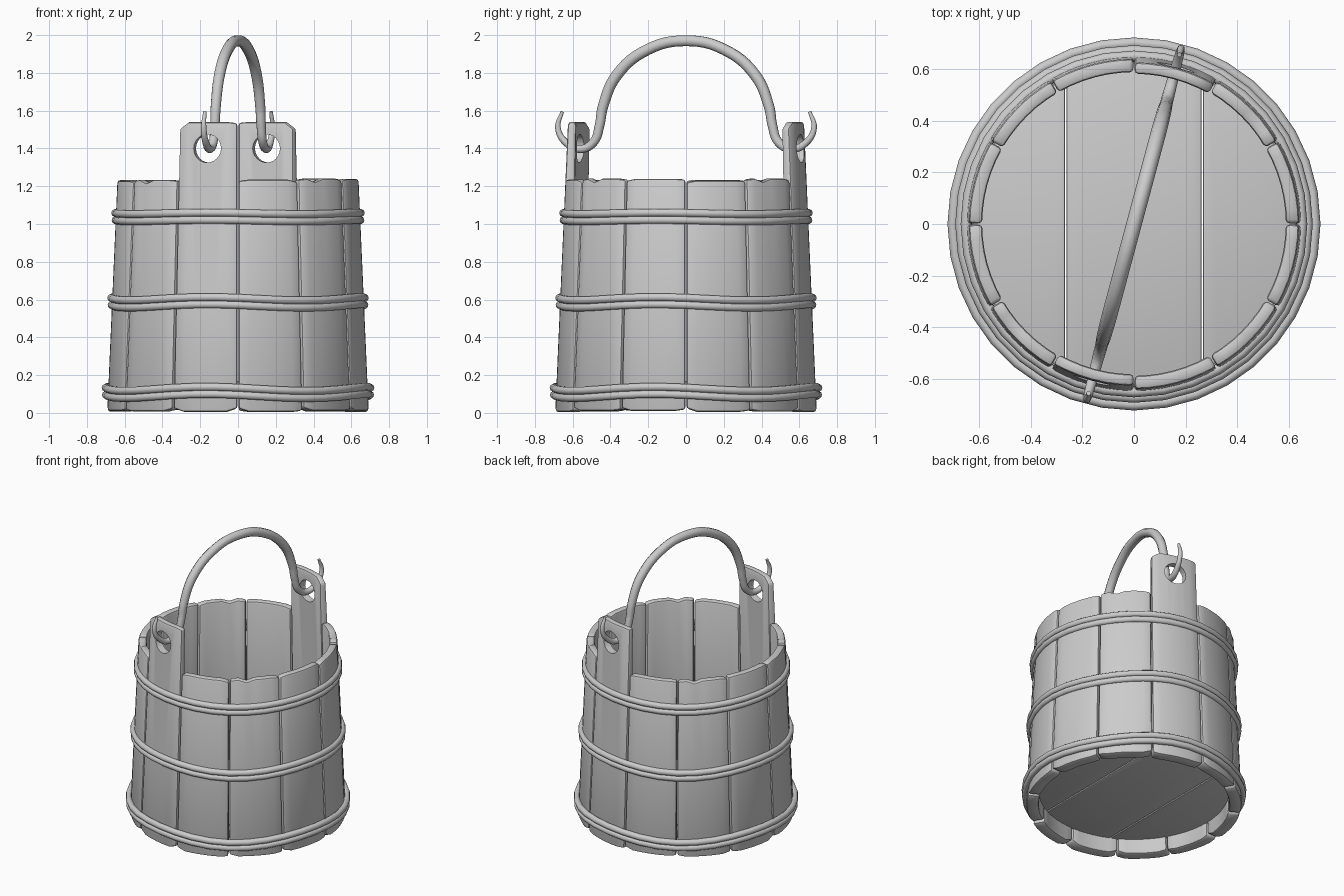
import bpy, bmesh, math, random
from mathutils import Matrix, Vector

if "Cube" in bpy.data.objects:
    bpy.data.objects.remove(bpy.data.objects["Cube"])

random.seed(4)
COLS = 6


def outer(z):
    return 0.693 - 0.044 * z


def inner(z):
    return 0.612 - 0.02 * z


def polar(r, a, z):
    # angle in degrees, measured from +y towards +x
    a = math.radians(a)
    return Vector((r * math.sin(a), r * math.cos(a), z))


def finish(ob, bevel=0, cutter=None):
    bpy.ops.object.select_all(action='DESELECT')
    bpy.context.view_layer.objects.active = ob
    ob.select_set(True)
    if bevel:
        m = ob.modifiers.new("bevel", 'BEVEL')
        m.width, m.segments = bevel, 2
        m.limit_method, m.angle_limit = 'ANGLE', math.radians(50)
        bpy.ops.object.modifier_apply(modifier=m.name)
    if cutter:
        m = ob.modifiers.new("hole", 'BOOLEAN')
        m.operation, m.object, m.solver = 'DIFFERENCE', cutter, 'EXACT'
        bpy.ops.object.modifier_apply(modifier=m.name)
        bpy.data.objects.remove(cutter)
        ob.select_set(True)
    bpy.ops.object.shade_smooth_by_angle(angle=math.radians(40))


def mesh_object(name, bm):
    bmesh.ops.recalc_face_normals(bm, faces=bm.faces)
    me = bpy.data.meshes.new(name)
    bm.to_mesh(me)
    bm.free()
    ob = bpy.data.objects.new(name, me)
    bpy.context.collection.objects.link(ob)
    return ob


def stave(k):
    ear = k % 6 == 0
    cracked = k % 3 == 1
    gap = 0.25
    bm = bmesh.new()
    rings = []
    base = random.uniform(0.003, 0.012)
    top = 1.54 if ear else random.uniform(1.228, 1.242)
    for i in range(COLS + 1):
        a = 30 * k + gap + (30 - 2 * gap) * i / COLS
        end = i in (0, COLS)
        z0 = base + (random.uniform(0.005, 0.02) if end else 0)
        z1 = top - (random.uniform(0.0, 0.012) if end else 0)
        if ear and i == COLS:
            z1 = top - 0.035
        if cracked and i == 4:
            z1 -= 0.018
        levels = (z0, 0.6, z1)
        rings.append([bm.verts.new(polar(outer(z), a, z)) for z in levels] +
                     [bm.verts.new(polar(inner(z), a, z)) for z in reversed(levels)])
    for p, q in zip(rings, rings[1:]):
        for j in range(6):
            n = (j + 1) % 6
            bm.faces.new((p[j], p[n], q[n], q[j]))
    for r in (rings[0], rings[-1]):
        bm.faces.new((r[0], r[1], r[4], r[5]))
        bm.faces.new((r[1], r[2], r[3], r[4]))
    ob = mesh_object("ear_stave" if ear else "stave", bm)
    cutter = None
    if ear:
        cb = bmesh.new()
        mid = polar(0.6, 30 * k + 15, 1.40)
        rot = Vector((mid.x, mid.y, 0)).to_track_quat('Z', 'Y').to_matrix().to_4x4()
        bmesh.ops.create_cone(cb, cap_ends=True, segments=24, radius1=0.075,
                              radius2=0.075, depth=0.4,
                              matrix=Matrix.Translation(mid) @ rot)
        cutter = mesh_object("hole_cutter", cb)
        cutter.hide_render = True
    finish(ob, 0.014, cutter)


def tube(name, pts, depth, kind='POLY', cyclic=False, radii=None):
    cu = bpy.data.curves.new(name, 'CURVE')
    cu.dimensions = '3D'
    cu.bevel_depth, cu.bevel_resolution, cu.use_fill_caps = depth, 3, True
    cu.resolution_u = 6
    sp = cu.splines.new(kind)
    store = sp.bezier_points if kind == 'BEZIER' else sp.points
    store.add(len(pts) - 1)
    for i, (bp, p) in enumerate(zip(store, pts)):
        if kind == 'BEZIER':
            bp.co = p
            bp.handle_left_type = bp.handle_right_type = 'AUTO'
        else:
            bp.co = (*p, 1)
        bp.radius = radii[i] if radii else 1
    sp.use_cyclic_u = cyclic
    ob = bpy.data.objects.new(name, cu)
    bpy.context.collection.objects.link(ob)
    bpy.ops.object.select_all(action='DESELECT')
    bpy.context.view_layer.objects.active = ob
    ob.select_set(True)
    bpy.ops.object.convert(target='MESH')
    finish(bpy.context.object)


# Ring of twelve staves, two of them tall with handle holes
for k in range(12):
    stave(k)

# Three floor boards cut to a circle
R = 0.625
for x0, x1 in ((-0.999 * R, -0.268), (-0.262, 0.262), (0.268, 0.999 * R)):
    xs = [x0 + (x1 - x0) * i / 12 for i in range(13)]
    edge = [(x, math.sqrt(R * R - x * x)) for x in xs]
    outline = edge + [(x, -y) for x, y in reversed(edge)]
    bm = bmesh.new()
    face = bm.faces.new([bm.verts.new((x, y, 0.11)) for x, y in outline])
    ext = bmesh.ops.extrude_face_region(bm, geom=[face])
    bmesh.ops.translate(bm, vec=(0, 0, 0.06),
                        verts=[v for v in ext["geom"] if isinstance(v, bmesh.types.BMVert)])
    finish(mesh_object("floor_board", bm), 0.006)

# Three pairs of slightly wavy hoops
for z, r, wave in ((1.037, 0.648, 0.004), (0.585, 0.669, 0.009), (0.108, 0.699, 0.011)):
    for dz, dr in ((0.019, 0.002), (-0.019, 0)):
        pts = [polar(r + dr, 360 * i / 36,
                     z + dz + wave * math.sin(4 * math.tau * i / 36 + 0.6)) for i in range(36)]
        tube("hoop", pts, 0.021, cyclic=True)

# Bail handle with tapered hooked ends through the ears
half = [(0.20, 1.925, 1), (0.365, 1.79, 1), (0.44, 1.62, 0.92), (0.458, 1.52, 0.85),
        (0.488, 1.435, 0.8), (0.555, 1.397, 0.72), (0.635, 1.43, 0.62),
        (0.678, 1.51, 0.5), (0.655, 1.595, 0.3)]
prof = [(-s, z, r) for s, z, r in reversed(half)] + [(0, 1.97, 1)] + half
tube("handle", [polar(s / math.cos(math.radians(15)), 15, z) for s, z, r in prof],
     0.03, 'BEZIER', radii=[r for s, z, r in prof])
